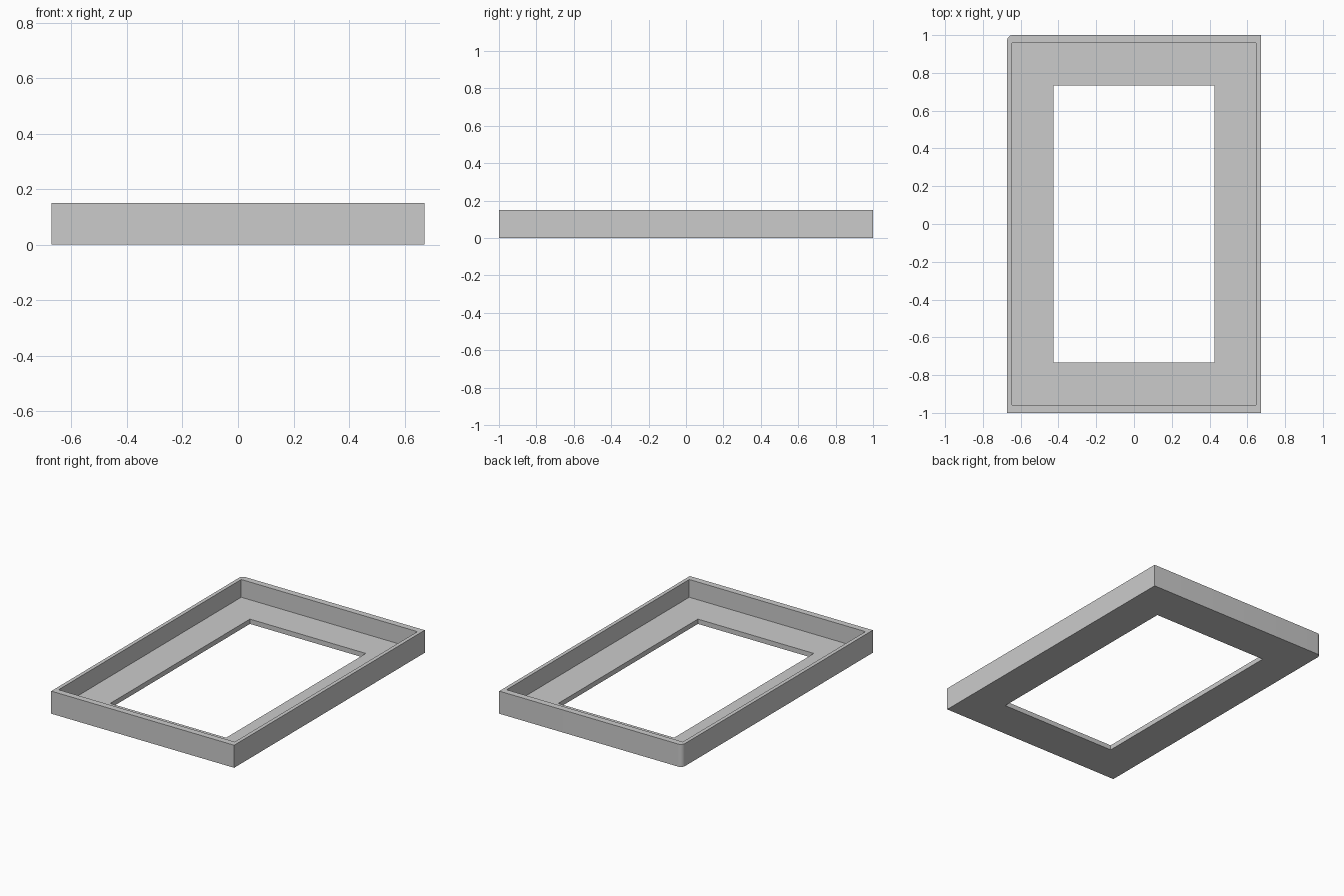
import bpy
import bmesh
from math import cos, sin, pi

cube = bpy.data.objects.get("Cube")
if cube:
    bpy.data.objects.remove(cube, do_unlink=True)

HALF_W, HALF_L = 0.672, 1.0
HEIGHT, FLOOR = 0.15, 0.032
RADIUS, STEPS = 0.03, 8

grey = bpy.data.materials.new("light grey")
grey.use_nodes = True
colour = (0.6, 0.6, 0.6, 1)
grey.diffuse_color = colour
grey.node_tree.nodes["Principled BSDF"].inputs["Base Color"].default_value = colour


def rectangle(x, y):
    return [(-x, -y), (x, -y), (x, y), (-x, y)]


# Outer outline has a single rounded corner at the back
outer = rectangle(HALF_W, HALF_L)[:3]
for i in range(STEPS + 1):
    a = pi / 2 + i / STEPS * pi / 2
    outer.append((-HALF_W + RADIUS + RADIUS * cos(a),
                  HALF_L - RADIUS + RADIUS * sin(a)))
recess = rectangle(0.647, 0.958)
opening = rectangle(0.426, 0.733)

bm = bmesh.new()


def wall(outline, z0, z1):
    """Vertical wall along an outline; returns its bottom and top edges."""
    loops = [[bm.verts.new((x, y, z)) for x, y in outline] for z in (z0, z1)]
    low, high = loops
    n = len(outline)
    for i in range(n):
        j = (i + 1) % n
        bm.faces.new((low[i], low[j], high[j], high[i]))
    return [[bm.edges.get((v[i], v[(i + 1) % n])) for i in range(n)] for v in loops]


outer_low, outer_high = wall(outer, 0, HEIGHT)
recess_low, recess_high = wall(recess, FLOOR, HEIGHT)
open_low, open_high = wall(opening, 0, FLOOR)

# Flat rings: underside, rim top and recessed floor
for a, b, up in ((outer_low, open_low, -1), (outer_high, recess_high, 1),
                 (recess_low, open_high, 1)):
    bmesh.ops.triangle_fill(bm, edges=a + b, use_beauty=True, normal=(0, 0, up))

bmesh.ops.recalc_face_normals(bm, faces=bm.faces[:])
mesh = bpy.data.meshes.new("tray_frame")
bm.to_mesh(mesh)
bm.free()
mesh.materials.append(grey)

frame = bpy.data.objects.new("tray_frame", mesh)
bpy.context.collection.objects.link(frame)
bpy.context.view_layer.objects.active = frame
frame.select_set(True)
bpy.ops.object.shade_smooth_by_angle()
